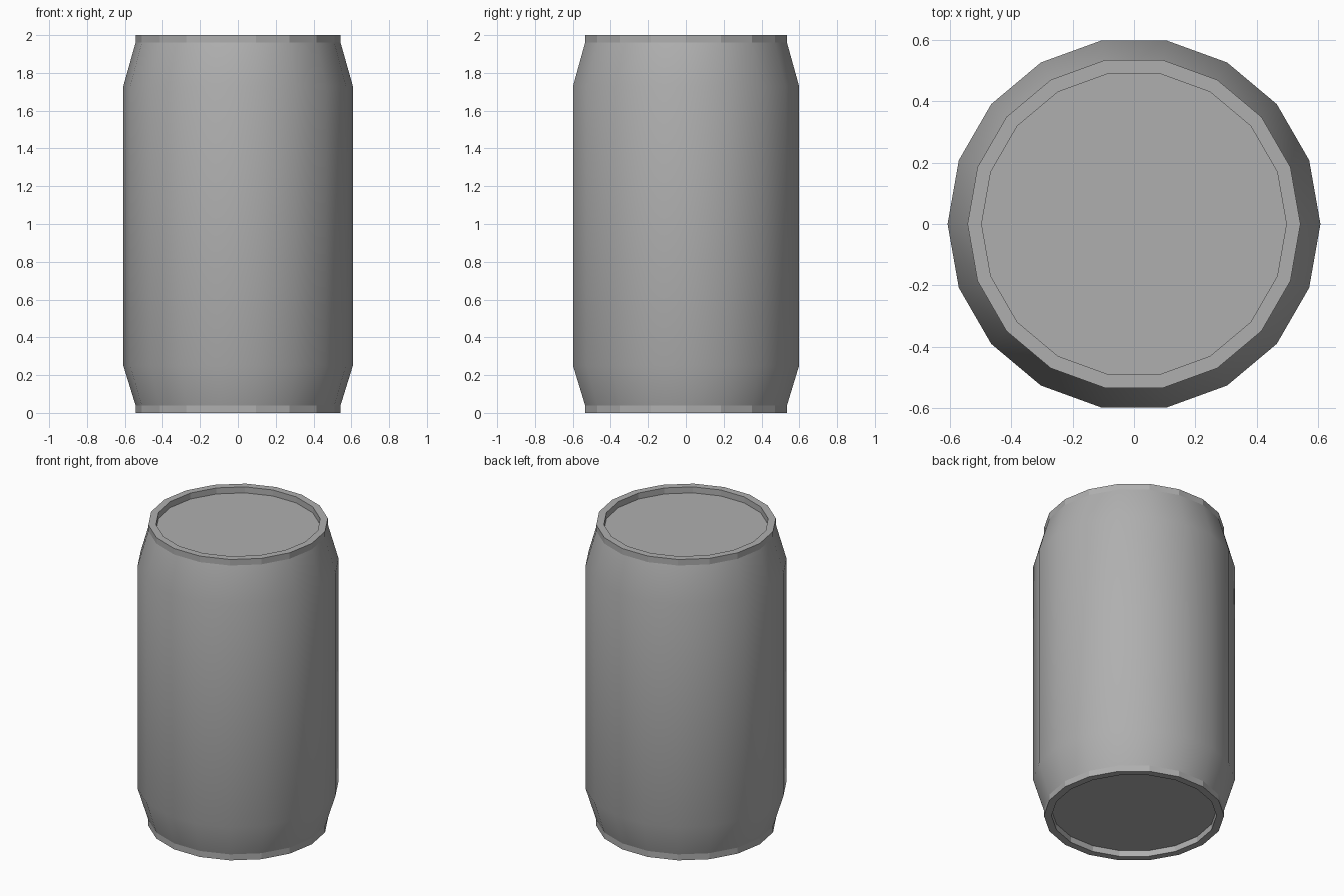
import bpy, bmesh
from math import cos, sin, pi

if "Cube" in bpy.data.objects:
    bpy.data.objects.remove(bpy.data.objects["Cube"])

SIDES = 18
# Profile (radius, z) from the recessed bottom, up the outside, to the recessed top
profile = [(0.497, 0.04), (0.497, 0.0), (0.543, 0.0), (0.543, 0.04),
           (0.608, 0.25), (0.608, 1.73), (0.543, 1.96),
           (0.543, 2.0), (0.497, 2.0), (0.497, 1.96)]
SMOOTH_BANDS = {3, 4, 5}  # shoulders and wall; the rims stay faceted

bm = bmesh.new()
rings = [[bm.verts.new((r * cos(2 * pi * i / SIDES), r * sin(2 * pi * i / SIDES), z))
          for i in range(SIDES)] for r, z in profile]

# Wall, shoulders and rims
for b, (lo, hi) in enumerate(zip(rings, rings[1:])):
    for i in range(SIDES):
        j = (i + 1) % SIDES
        bm.faces.new((lo[i], lo[j], hi[j], hi[i])).smooth = b in SMOOTH_BANDS

# Recessed base and lid
bm.faces.new(rings[0][::-1])
bm.faces.new(rings[-1])

# Sharp edges where the smooth body meets the faceted rims
for e in bm.edges:
    if len({f.smooth for f in e.link_faces}) == 2:
        e.smooth = False
bmesh.ops.recalc_face_normals(bm, faces=bm.faces)

mesh = bpy.data.meshes.new("can_body")
bm.to_mesh(mesh)
bm.free()

# Dark grey metal
metal = bpy.data.materials.new("dark_grey_metal")
metal.diffuse_color = (0.43, 0.43, 0.43, 1)
metal.use_nodes = True
metal.node_tree.nodes["Principled BSDF"].inputs["Base Color"].default_value = metal.diffuse_color
mesh.materials.append(metal)

can = bpy.data.objects.new("can_body", mesh)
bpy.context.collection.objects.link(can)
